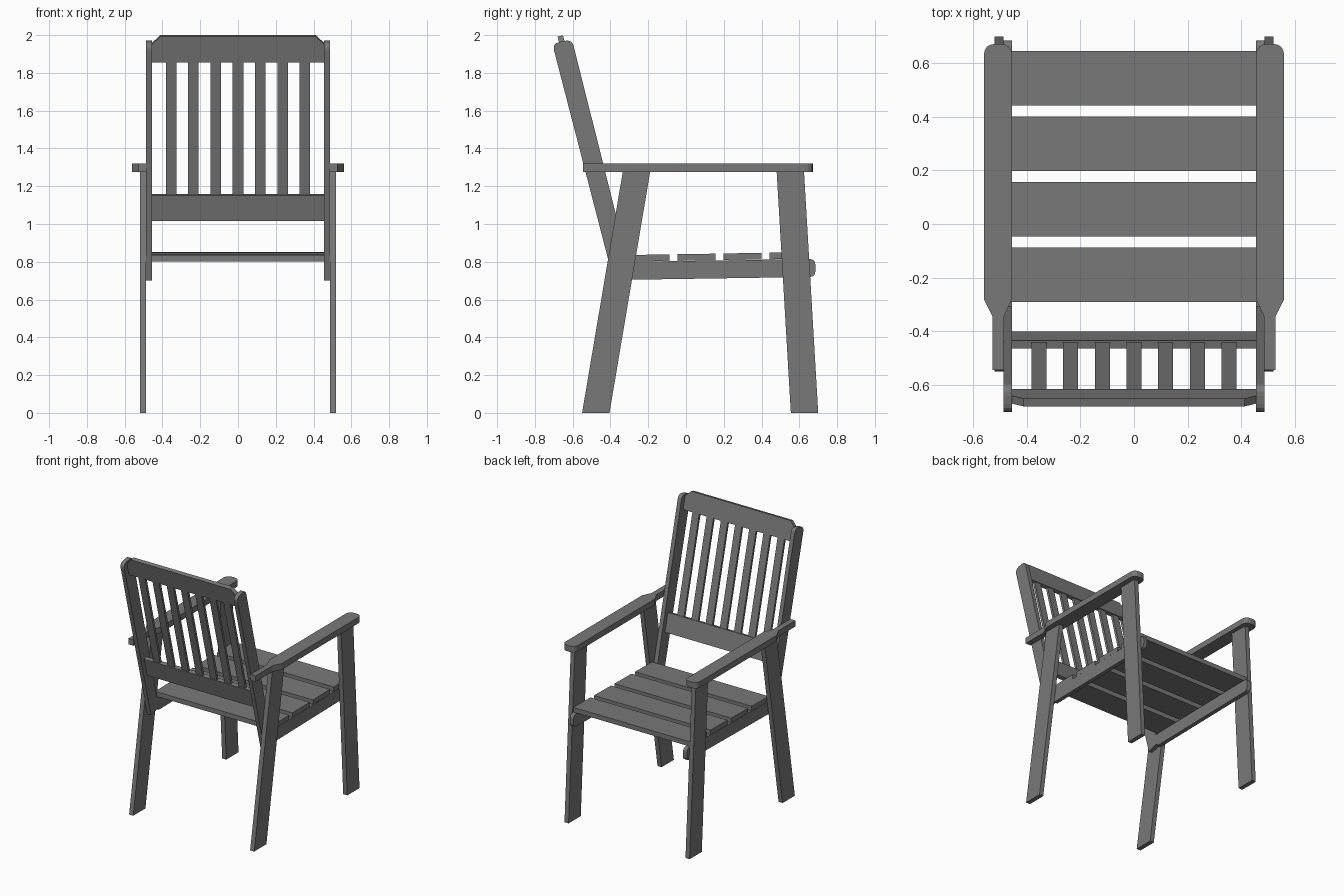
import bpy, bmesh
from mathutils import Vector

if "Cube" in bpy.data.objects:
    bpy.data.objects.remove(bpy.data.objects["Cube"], do_unlink=True)

paint = bpy.data.materials.new("grey_paint")
paint.use_nodes = True
COLOUR = (0.19, 0.19, 0.19, 1)
paint.diffuse_color = COLOUR
paint.node_tree.nodes["Principled BSDF"].inputs["Base Color"].default_value = COLOUR


def board(name, outline, offset, place):
    """Extrude a flat outline by offset; place maps 2D points to 3D."""
    bm = bmesh.new()
    face = bm.faces.new([bm.verts.new(place(a, b)) for a, b in outline])
    ext = bmesh.ops.extrude_face_region(bm, geom=[face])
    verts = [g for g in ext["geom"] if isinstance(g, bmesh.types.BMVert)]
    bmesh.ops.translate(bm, verts=verts, vec=offset)
    bmesh.ops.recalc_face_normals(bm, faces=bm.faces)
    mesh = bpy.data.meshes.new(name)
    bm.to_mesh(mesh)
    bm.free()
    mesh.materials.append(paint)
    obj = bpy.data.objects.new(name, mesh)
    bpy.context.collection.objects.link(obj)
    return obj


def rounded(corners, radius, picks, steps=4):
    """Replace the picked corners of an outline with arcs."""
    out = []
    for i, c in enumerate(corners):
        c = Vector(c)
        if i not in picks:
            out.append(c)
            continue
        p = c + (Vector(corners[i - 1]) - c).normalized() * radius
        q = c + (Vector(corners[(i + 1) % len(corners)]) - c).normalized() * radius
        for k in range(steps + 1):
            t = k / steps
            bow = p * (1 - t) ** 2 + c * 2 * t * (1 - t) + q * t ** 2
            out.append(bow)
    return out


def side_pair(name, outline, x, thick):
    """Side profile boards, one on each side."""
    for label, s in (("left", 1), ("right", -1)):
        board(f"{label}_{name}", outline, (s * thick, 0, 0),
              lambda y, z: (s * x, y, z))


# Legs
side_pair("rear_leg", [(-.55, 0), (-.405, 0), (-.19, 1.275), (-.335, 1.275)], .486, .034)
side_pair("front_leg", [(.555, 0), (.7, 0), (.625, 1.275), (.48, 1.275)], .486, .034)

# Back posts and seat rails lie inside the legs
post = [(-.383, .70), (-.289, .724), (-.604, 1.978), (-.708, 1.955)]
side_pair("back_post", rounded(post, .038, (2, 3)), .455, .031)
rail = [(-.289, .705), (.685, .72), (.685, .815), (-.309, .8)]
side_pair("seat_rail", rounded(rail, .032, (1, 2)), .455, .031)

# Armrests, narrowed behind the rear legs
arm = [(.455, .672), (.56, .672), (.56, -.28), (.528, -.345),
       (.528, -.545), (.485, -.545), (.485, -.345), (.455, -.28)]
for label, s in (("left", 1), ("right", -1)):
    board(f"{label}_armrest", rounded(arm, .045, (0, 1)), (0, 0, .045),
          lambda x, y: (s * x, y, 1.275))

# Seat slats follow the slight rise of the rails
for i in range(4):
    y = -.29 + i * .244
    z = .801 + i * .004
    board(f"seat_slat_{i + 1}", [(y, z), (y + .203, z + .003),
          (y + .203, z + .038), (y, z + .035)], (.97, 0, 0),
          lambda a, b: (-.485, a, b))

# Backrest boards lie in the tilted plane of the posts
UP = Vector((0, -.249, .969))
OUT = Vector((0, .969, .249))
BASE = Vector((0, -.415, 1.02))


def back_board(name, outline, thick):
    board(name, outline, OUT * thick,
          lambda x, v: BASE + Vector((x, 0, 0)) + UP * v - OUT * thick / 2)


back_board("lower_back_rail", [(-.456, 0), (.456, 0), (.456, .14), (-.456, .14)], .03)
back_board("upper_back_rail", [(-.456, .866), (.456, .866), (.456, .965),
           (.412, 1.007), (-.412, 1.007), (-.456, .965)], .03)
for i in range(7):
    x = (i - 3) * .118
    back_board(f"back_slat_{i + 1}", [(x - .028, .13), (x + .028, .13),
               (x + .028, .876), (x - .028, .876)], .018)
